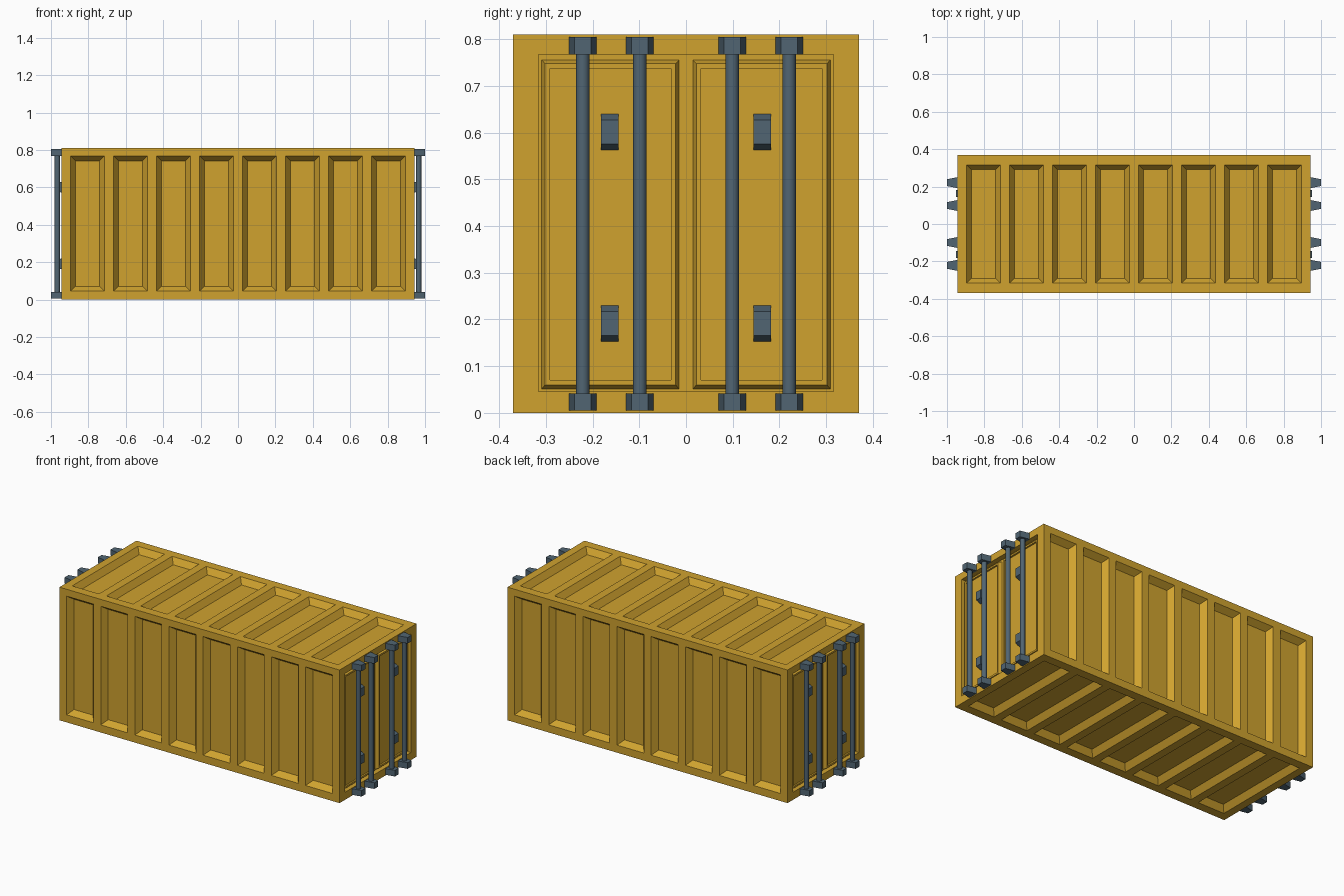
import bpy, bmesh, math
from mathutils import Vector, Matrix

if "Cube" in bpy.data.objects:
    bpy.data.objects.remove(bpy.data.objects["Cube"])

HX, HY, TOP = 0.943, 0.37, 0.81          # container half length, half width, height
PY, Z0, Z1 = 0.316, 0.046, 0.768         # panel limits shared by all sides
PITCH, HALF = 0.23, 0.09                 # rib spacing and panel half width


def material(name, col):
    m = bpy.data.materials.new(name)
    m.diffuse_color = (*col, 1)
    m.use_nodes = True
    m.node_tree.nodes["Principled BSDF"].inputs["Base Color"].default_value = m.diffuse_color
    return m


yellow = material("yellow_paint", (0.63, 0.365, 0.028))
steel = material("blue_grey_steel", (0.082, 0.13, 0.17))


def finish(bm, name, mat, mirror=None):
    bmesh.ops.recalc_face_normals(bm, faces=bm.faces)
    me = bpy.data.meshes.new(name)
    bm.to_mesh(me)
    bm.free()
    me.materials.append(mat)
    ob = bpy.data.objects.new(name, me)
    bpy.context.collection.objects.link(ob)
    if mirror:
        mod = ob.modifiers.new("mirror", 'MIRROR')
        mod.use_axis = mirror
        mod.use_mirror_merge = False
    return ob


def plug(bm, xa, a, xb, b):
    """Tapered block along x; a and b are (y0, y1, z0, z1). Returns the outer face."""
    rings = [[bm.verts.new((x, r[i], r[j])) for i, j in ((0, 2), (1, 2), (1, 3), (0, 3))]
             for x, r in ((xa, a), (xb, b))]
    bm.faces.new(rings[0][::-1])
    for k in range(4):
        n = (k + 1) % 4
        bm.faces.new((rings[0][k], rings[0][n], rings[1][n], rings[1][k]))
    return bm.faces.new(rings[1])


# Body: box cut into panel cells, cells sunk with sloped edges
bm = bmesh.new()
bmesh.ops.create_cube(bm, size=1, matrix=Matrix.Translation((0, 0, TOP / 2))
                      @ Matrix.Diagonal((2 * HX, 2 * HY, TOP, 1)))
centres = [(i - 3.5) * PITCH for i in range(8)]
cuts = [(0, c + s * HALF) for c in centres for s in (-1, 1)]
cuts += [(1, -PY), (1, PY), (2, Z0), (2, Z1)]
for axis, pos in cuts:
    n = Vector((0, 0, 0))
    n[axis] = 1
    bmesh.ops.bisect_plane(bm, geom=bm.verts[:] + bm.edges[:] + bm.faces[:],
                           plane_co=n * pos, plane_no=n)
bm.normal_update()
panels, ends = [], []
for f in bm.faces:
    c = f.calc_center_median()
    in_y, in_z = abs(c.y) < PY, Z0 < c.z < Z1
    if abs(f.normal.x) > 0.9:
        if in_y and in_z:
            ends.append(f)
    elif (in_y or in_z) and any(abs(c.x - p) < 0.01 for p in centres):
        panels.append(f)
bmesh.ops.inset_individual(bm, faces=panels, thickness=0.036, depth=-0.035)
# straight-walled door openings
for f in ends:
    d = f.normal.copy() * -0.03
    r = bmesh.ops.extrude_discrete_faces(bm, faces=[f])
    bmesh.ops.translate(bm, vec=d, verts=r["faces"][0].verts)
bmesh.ops.dissolve_limit(bm, angle_limit=0.01, verts=bm.verts, edges=bm.edges)
finish(bm, "container_body", yellow)

# Doors: raised leaf with a shallow sunk field
bm = bmesh.new()
face = plug(bm, 0.91, (0.014, 0.31, 0.05, 0.757), 0.933, (0.022, 0.302, 0.06, 0.748))
bmesh.ops.inset_individual(bm, faces=[face], thickness=0.0275)
bmesh.ops.inset_individual(bm, faces=[face], thickness=0.0145)
r = bmesh.ops.extrude_discrete_faces(bm, faces=[face])
bmesh.ops.translate(bm, vec=(-0.01, 0, 0), verts=r["faces"][0].verts)
finish(bm, "doors", yellow, (True, True, False))

# Locking rods
bm = bmesh.new()
for y in (0.099, 0.221):
    bmesh.ops.create_cone(bm, segments=12, radius1=0.0145, radius2=0.0145, depth=0.75,
                          cap_ends=True, matrix=Matrix.Translation((0.966, y, 0.405)))
rods = finish(bm, "locking_rods", steel, (True, True, False))
for p in rods.data.polygons:
    p.use_smooth = abs(p.normal.z) < 0.5

# Rod brackets at top and bottom
bm = bmesh.new()
for y in (0.099, 0.221):
    for z in (0.0235, 0.786):
        h = 0.0185
        plug(bm, 0.94, (y - 0.03, y + 0.03, z - h, z + h),
             1.0, (y - 0.018, y + 0.018, z - h, z + h))
finish(bm, "rod_brackets", steel, (True, True, False))

# Door catches: wedges with sloped ends
bm = bmesh.new()
for z in (0.15, 0.56):
    plug(bm, 0.915, (0.1445, 0.182, z, z + 0.083),
         0.953, (0.1445, 0.182, z + 0.016, z + 0.067))
finish(bm, "door_catches", steel, (True, True, False))
